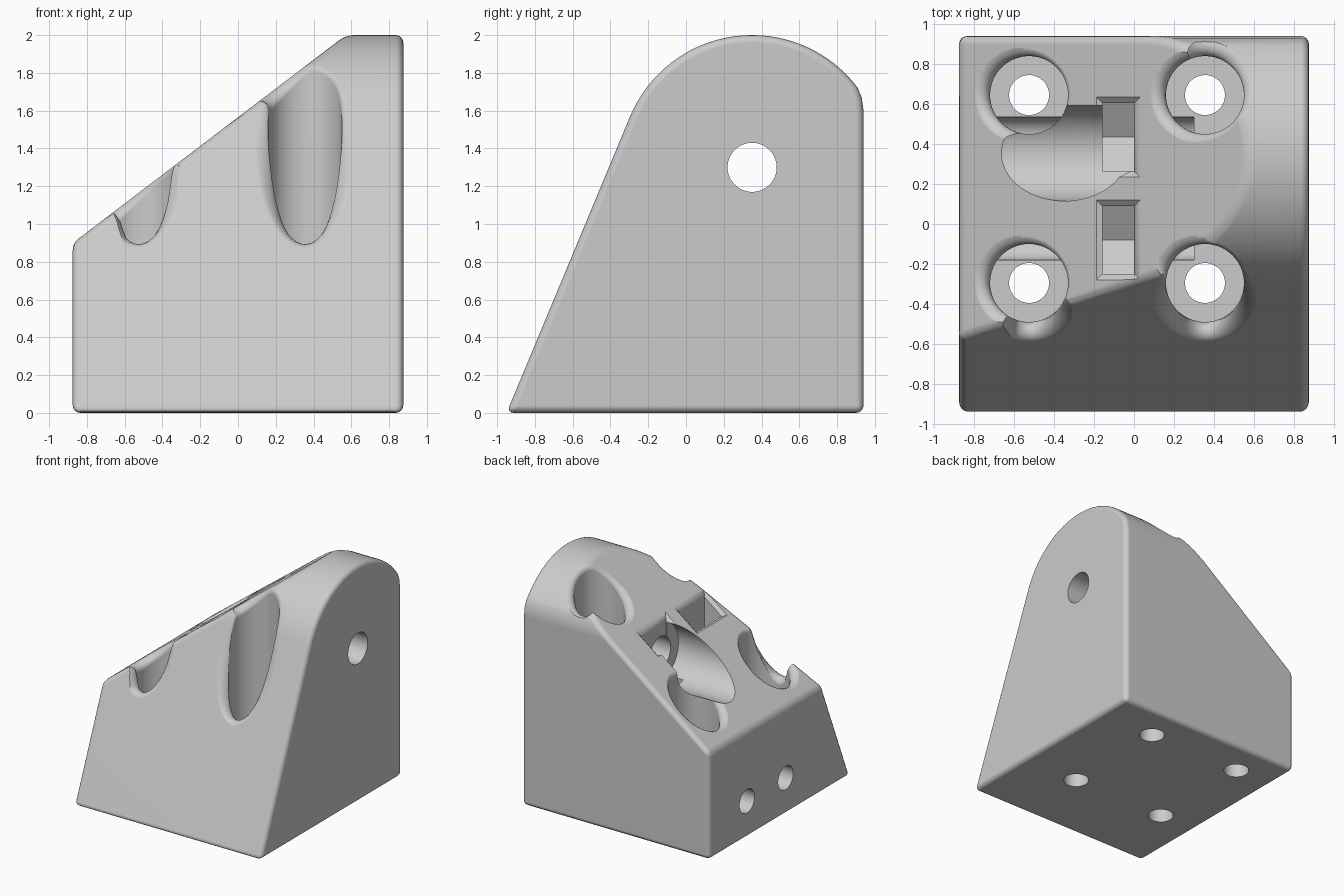
import bpy, bmesh
from math import sin, cos, pi, sqrt, atan2, radians

cube = bpy.data.objects.get("Cube")
if cube:
    bpy.data.objects.remove(cube, do_unlink=True)

HALF_X, FRONT, BACK = 0.875, -0.95, 0.94
AXIS_Y, AXIS_Z, ARC_R = 0.35, 1.30, 0.70
ROUND = 0.053
cutters = []


def slope_z(x):
    return 1.565 + 0.761 * x


def surface_z(x, y):
    """Height of the unrounded outer surface."""
    front = 2.4 * (y - FRONT)
    arc = AXIS_Z + sqrt(max(0, ARC_R ** 2 - (y - AXIS_Y) ** 2)) if y > -0.29 else front
    return min(slope_z(x), front, arc)


def finish(name, bm, cutter=True):
    bmesh.ops.recalc_face_normals(bm, faces=bm.faces)
    mesh = bpy.data.meshes.new(name)
    bm.to_mesh(mesh)
    bm.free()
    obj = bpy.data.objects.new(name, mesh)
    bpy.context.scene.collection.objects.link(obj)
    if cutter:
        obj.hide_render = True
        cutters.append(obj)
    return obj


def loft(rings):
    """Closed solid through rings of points."""
    bm = bmesh.new()
    loops = [[bm.verts.new(p) for p in ring] for ring in rings]
    n = len(loops[0])
    for a, b in zip(loops, loops[1:]):
        for i in range(n):
            j = (i + 1) % n
            bm.faces.new((a[i], a[j], b[j], b[i]))
    bm.faces.new(loops[0])
    bm.faces.new(loops[-1])
    return bm


def prism(profile, x0, x1):
    return loft([[(x, y, z) for y, z in profile] for x in (x0, x1)])


def circle(y, z, r, n=64):
    return [(y + r * cos(2 * pi * i / n), z + r * sin(2 * pi * i / n)) for i in range(n)]


# Body: domed side profile, cut by the long slope, edges rounded
start, end, steps = radians(157.4), radians(37), 40
profile = [(BACK, 0), (FRONT, 0)]
for i in range(steps + 1):
    a = start + (end - start) * i / steps
    profile.append((AXIS_Y + ARC_R * cos(a), AXIS_Z + ARC_R * sin(a)))
profile += [(0.93, 1.67), (BACK, 1.60)]
bm = prism(profile, -HALF_X, HALF_X)
cut = bmesh.ops.bisect_plane(bm, geom=bm.verts[:] + bm.edges[:] + bm.faces[:],
                             plane_co=(0, 0, slope_z(0)), plane_no=(-0.761, 0, 1),
                             clear_outer=True)
rim = [e for e in cut["geom_cut"] if isinstance(e, bmesh.types.BMEdge)]
bmesh.ops.holes_fill(bm, edges=rim, sides=0)
body = finish("bracket_body", bm, cutter=False)
bevel = body.modifiers.new("rounded_edges", "BEVEL")
bevel.width = 0.04
bevel.segments = 4
bevel.limit_method = "ANGLE"
bevel.angle_limit = radians(30)
bevel.use_clamp_overlap = False


# Counterbored screw holes with rolled rims that follow the outer surface
def counterbore(cx, cy, hole=0.10, bore=0.195, floor=0.32, n=64, arc=6):
    columns = []
    for i in range(n):
        dx, dy = cos(2 * pi * i / n), sin(2 * pi * i / n)
        h = surface_z(cx + bore * dx, cy + bore * dy) + 0.002
        out = bore + ROUND
        s = (surface_z(cx + out * dx, cy + out * dy) + 0.002 - h) / ROUND
        zc = h + s * ROUND - ROUND * sqrt(1 + s * s)
        stop = atan2(1, -s)
        col = [(hole, -0.2), (hole, floor), (bore, floor)]
        for k in range(arc + 1):
            a = pi + (stop - pi) * k / arc
            col.append((out + ROUND * cos(a), zc + ROUND * sin(a)))
        col.append((col[-1][0], 2.5))
        columns.append([(cx + r * dx, cy + r * dy, z) for r, z in col])
    finish("counterbore_cutter", loft(list(zip(*columns))))


for cx in (-0.525, 0.355):
    for cy in (-0.295, 0.645):
        counterbore(cx, cy)

# Horizontal bore: narrow through the tall side, wide under the slope
finish("wide_bore_cutter", prism(circle(AXIS_Y + 0.005, AXIS_Z, 0.24), -1.2, -0.01))
finish("narrow_bore_cutter", prism(circle(AXIS_Y, AXIS_Z, 0.13), -0.1, 1.2))
finish("bore_relief_cutter",
       prism([(0.36, 1.3), (0.593, 1.3), (0.593, 2.2), (0.36, 2.2)], -0.33, -0.05))

# Bolt holes from the low end, each with a hexagonal nut slot
BOLT_Z, FLAT, X0, X1 = 0.31, 0.17, -0.158, 0.0
for yc in (-0.08, 0.435):
    finish("bolt_hole_cutter", prism(circle(yc, BOLT_Z, 0.10, 48), -1.2, 0.30))
    tip = FLAT / cos(pi / 6)
    finish("nut_slot_cutter", prism(
        [(yc - FLAT, 2.2), (yc - FLAT, BOLT_Z - tip / 2), (yc, BOLT_Z - tip),
         (yc + FLAT, BOLT_Z - tip / 2), (yc + FLAT, 2.2)], X0, X1))
    # Chamfered mouth of the slot
    rings = []
    for g, t in ((-0.003, -0.033), (0.06, 0.03)):
        rings.append([(x, yc + d * (FLAT + g), slope_z(x) + t)
                      for x, d in ((X0 - g, -1), (X1 + g, -1), (X1 + g, 1), (X0 - g, 1))])
    finish("slot_mouth_cutter", loft(rings))

for c in cutters:
    m = body.modifiers.new(c.name, "BOOLEAN")
    m.operation = "DIFFERENCE"
    m.solver = "EXACT"
    m.object = c

# Bake the cuts and drop the cutters
bpy.context.view_layer.update()
graph = bpy.context.evaluated_depsgraph_get()
baked = bpy.data.meshes.new_from_object(body.evaluated_get(graph))
body.modifiers.clear()
body.data = baked
for c in cutters:
    bpy.data.objects.remove(c, do_unlink=True)

# Single light grey material
grey = bpy.data.materials.new("light_grey")
grey.use_nodes = True
colour = (0.60, 0.60, 0.60, 1)
grey.diffuse_color = colour
for node in grey.node_tree.nodes:
    if node.type == "BSDF_PRINCIPLED":
        node.inputs["Base Color"].default_value = colour
baked.materials.clear()
baked.materials.append(grey)
for p in baked.polygons:
    p.material_index = 0

# Smooth curved areas, keep flat faces flat
for o in bpy.context.selected_objects:
    o.select_set(False)
body.select_set(True)
bpy.context.view_layer.objects.active = body
bpy.ops.object.shade_smooth_by_angle(angle=radians(30))
wn = body.modifiers.new("flat_face_normals", "WEIGHTED_NORMAL")
wn.keep_sharp = True
